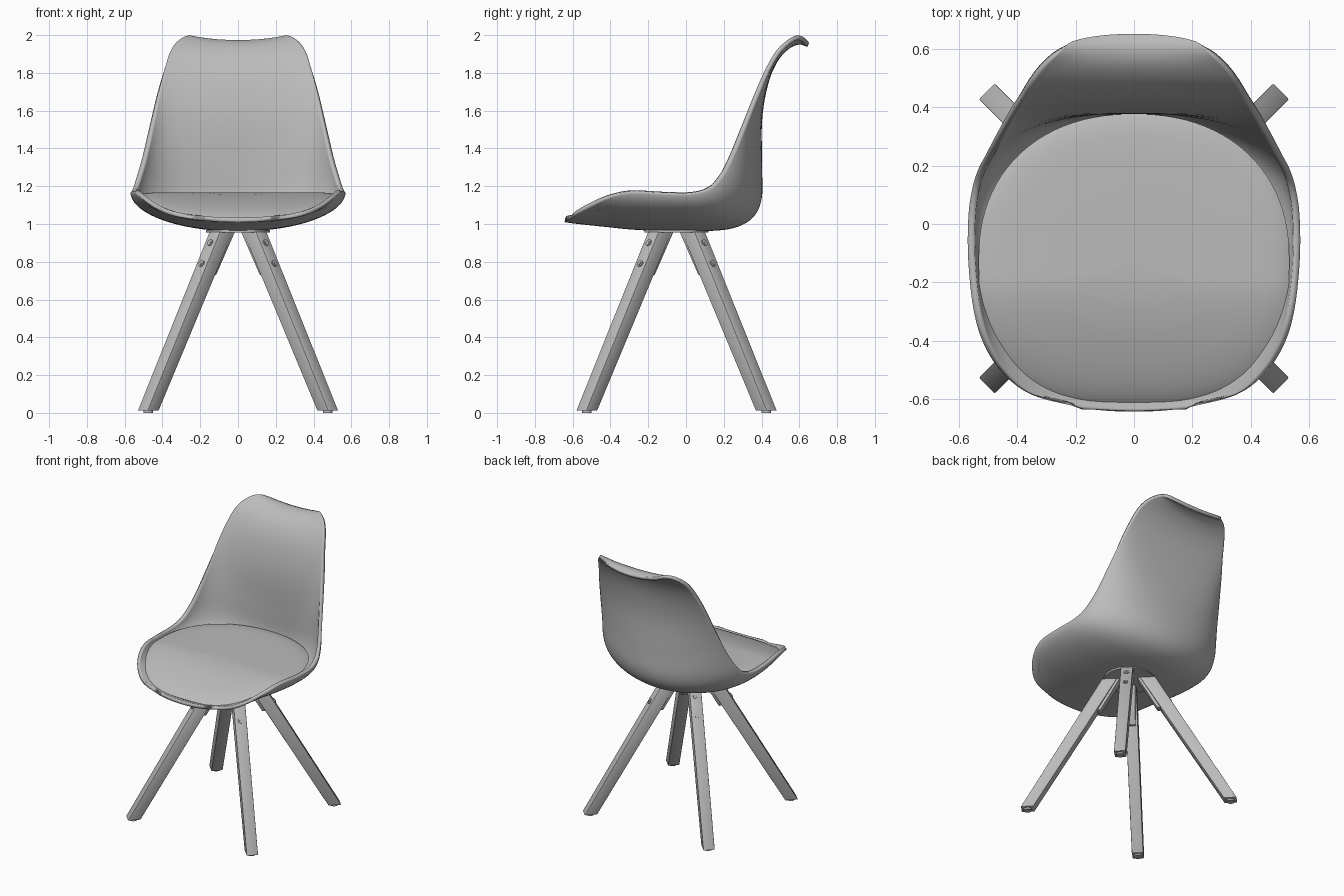
import bpy, bmesh, math
from mathutils import Vector, Matrix

if "Cube" in bpy.data.objects:
    bpy.data.objects.remove(bpy.data.objects["Cube"])

grey = bpy.data.materials.new("warm_grey")
grey.diffuse_color = (0.5, 0.5, 0.5, 1)
grey.use_nodes = True
grey.node_tree.nodes["Principled BSDF"].inputs["Base Color"].default_value = grey.diffuse_color


def add(name, verts, faces, angle=35, bevel=0, fix=True):
    """Make a smooth-by-angle object from plain geometry."""
    me = bpy.data.meshes.new(name)
    me.from_pydata([tuple(v) for v in verts], [], faces)
    if fix:
        bm = bmesh.new()
        bm.from_mesh(me)
        bmesh.ops.recalc_face_normals(bm, faces=bm.faces)
        if bevel:
            bmesh.ops.bevel(bm, geom=bm.edges[:], offset=bevel, segments=2,
                            profile=0.5, affect='EDGES')
        bm.to_mesh(me)
        bm.free()
    me.materials.append(grey)
    ob = bpy.data.objects.new(name, me)
    bpy.context.collection.objects.link(ob)
    bpy.ops.object.select_all(action='DESELECT')
    ob.select_set(True)
    bpy.context.view_layer.objects.active = ob
    bpy.ops.object.shade_smooth_by_angle(angle=math.radians(angle))
    return ob


def disc(name, centre, axis, radius, depth, sides=24):
    """Cylinder centred on a point along an axis."""
    rot = Vector(axis).to_track_quat('Z', 'Y')
    c = Vector(centre)
    vs = [c + rot @ Vector((radius * math.cos(k * math.tau / sides),
                            radius * math.sin(k * math.tau / sides), z))
          for z in (-depth / 2, depth / 2) for k in range(sides)]
    fs = [(k, (k + 1) % sides, sides + (k + 1) % sides, sides + k) for k in range(sides)]
    fs += [tuple(range(sides)), tuple(range(sides, 2 * sides))]
    return add(name, vs, fs)


# Shell: rim x, rim y, rim z, centre-line y, centre-line z, arc angle; front to top lip
ROWS = [
    (.18, -.630, 1.018, -.643, 1.010, 30), (.35, -.585, 1.045, -.605, 1.004, 42),
    (.45, -.510, 1.090, -.525, .995, 60), (.515, -.41, 1.142, -.420, .984, 76),
    (.55, -.290, 1.172, -.280, .970, 86), (.568, -.12, 1.166, -.100, .962, 88),
    (.567, .030, 1.166, .100, .962, 88), (.553, .125, 1.195, .250, .978, 86),
    (.533, .188, 1.260, .350, 1.03, 82), (.507, .238, 1.35, .400, 1.13, 76),
    (.472, .305, 1.500, .403, 1.30, 68), (.427, .387, 1.69, .403, 1.55, 60),
    (.39, .445, 1.815, .435, 1.74, 52), (.36, .495, 1.900, .485, 1.86, 46),
    (.322, .545, 1.950, .545, 1.927, 40), (.27, .592, 1.976, .600, 1.950, 34),
    (.20, .628, 1.960, .643, 1.937, 28)]


def spline(rows, steps):
    pts = [Vector(r) for r in rows]
    pts = [2 * pts[0] - pts[1]] + pts + [2 * pts[-1] - pts[-2]]
    out = []
    for a, b, c, d in zip(pts, pts[1:], pts[2:], pts[3:]):
        for k in range(steps):
            t = k / steps
            out.append(.5 * (2 * b + (c - a) * t + (2 * a - 5 * b + 4 * c - d) * t * t
                             + (3 * b - a - 3 * c + d) * t ** 3))
    return out + [pts[-2]]


COLS = 48
lofted = spline(ROWS, 5)
verts, faces = [], []
for xr, yr, zr, yc, zc, arc in lofted:
    top = math.radians(arc)
    for j in range(COLS + 1):
        a = (j / COLS * 2 - 1) * top
        f = (1 - math.cos(a)) / (1 - math.cos(top))
        verts.append((xr * math.sin(a) / math.sin(top),
                      yc + (yr - yc) * f, zc + (zr - zc) * f))
n = COLS + 1
for i in range(len(lofted) - 1):
    for j in range(COLS):
        k = i * n + j
        faces.append((k, k + n, k + n + 1, k + 1))
shell = add("seat_shell", verts, faces, angle=50, fix=False)
solid = shell.modifiers.new("thickness", 'SOLIDIFY')
solid.thickness = 0.024
solid.offset = -1

# Cushion: rounded pad that slopes down at the front
SIDES = 96
rings = [(r, 0) for r in (.15, .35, .55, .72, .85, .93, .97, .99, 1)] + [(.975, .022)]
verts, faces = [(0, -.117, 1.168)], []
for r, drop in rings:
    for k in range(SIDES):
        a = k * math.tau / SIDES
        c, s = math.cos(a), math.sin(a)
        p = 2.2 if s > 0 else 2.8
        m = r / (abs(c) ** p + abs(s) ** p) ** (1 / p)
        y = -.117 + .494 * s * m
        z = 1.168 - .118 * (max(0, -.2 - y) / .41) ** 1.5
        verts.append((.532 * c * m, y, z - .016 * r ** 14 - drop))
faces += [(0, 1 + k, 1 + (k + 1) % SIDES) for k in range(SIDES)]
for i in range(len(rings) - 1):
    for k in range(SIDES):
        a, b = 1 + i * SIDES + k, 1 + i * SIDES + (k + 1) % SIDES
        faces.append((a, a + SIDES, b + SIDES, b))
faces.append(tuple(range(1 + (len(rings) - 1) * SIDES, 1 + len(rings) * SIDES)))
add("seat_cushion", verts, faces, angle=60)

# Mounting plate under the shell
HUB = Vector((0, -.05, 0))
disc("mounting_plate", HUB + Vector((0, 0, .962)), (0, 0, 1), .17, .012, 48)

BOX = [(0, 1, 2, 3), (4, 5, 6, 7), (0, 1, 5, 4), (1, 2, 6, 5), (2, 3, 7, 6), (3, 0, 4, 7)]
TOP, FOOT = (.125, .958), (.672, .012)   # radial distance and height of leg ends


def along(z):
    return TOP[0] + (FOOT[0] - TOP[0]) * (TOP[1] - z) / (TOP[1] - FOOT[1])


def slab(name, turn, ends, bevel):
    """Six-sided bar; each end is (inner radius, outer radius, half width, z)."""
    vs = [HUB + turn @ Vector(v) for r0, r1, w, z in ends
          for v in ((r0, -w, z), (r1, -w, z), (r1, w, z), (r0, w, z))]
    return add(name, vs, BOX, bevel=bevel)


for name, deg in (("back_right", 45), ("back_left", 135),
                  ("front_left", 225), ("front_right", 315)):
    turn = Matrix.Rotation(math.radians(deg), 3, 'Z')
    # Tapered, splayed leg
    slab(name + "_leg", turn, [(TOP[0] - .05, TOP[0] + .05, .04, TOP[1]),
                               (FOOT[0] - .042, FOOT[0] + .042, .038, FOOT[1])], .004)
    # Bracket on the inner face of the leg
    slab(name + "_bracket", turn, [(.058, TOP[0] - .03, .036, .957),
                                   (along(.73) - .07, along(.73) - .03, .025, .73)], .003)
    # Two screws on the outer face
    for z in (.9, .79):
        out = turn @ Vector((.863, 0, .505))
        pos = HUB + turn @ Vector((along(z) + .049, 0, z))
        disc(name + "_screw", pos, out, .018, .012, 16)
        disc(name + "_screw_head", pos, out, .009, .018, 6)
    # Foot pad
    disc(name + "_foot_pad", HUB + turn @ Vector((FOOT[0], 0, .008)), (0, 0, 1), .026, .016)
